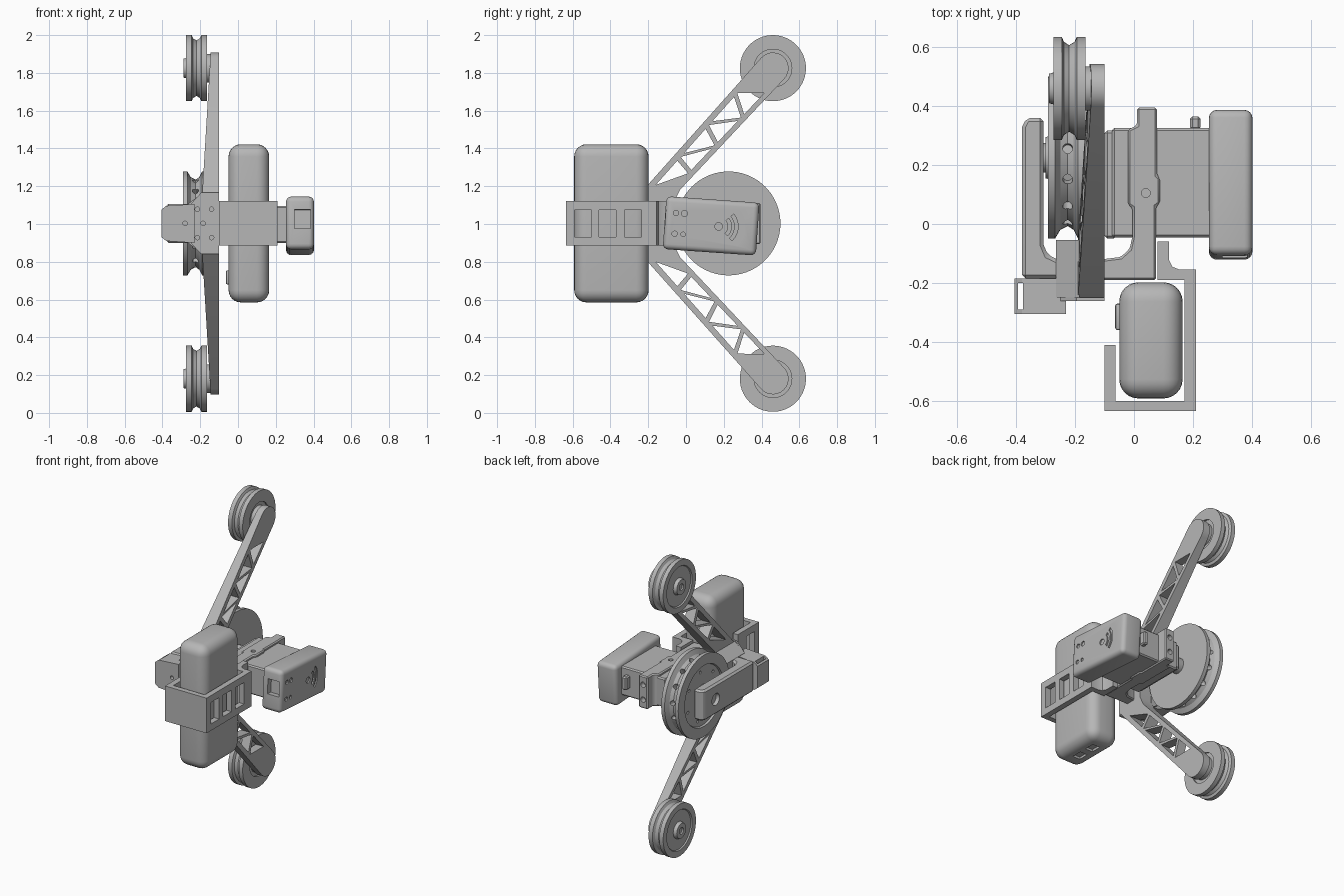
import bpy, bmesh
from math import sin, cos, pi, radians, atan2
from mathutils import Matrix, Vector

old = bpy.data.objects.get("Cube")
if old:
    bpy.data.objects.remove(old, do_unlink=True)

grey = bpy.data.materials.new("plain grey")
grey.use_nodes = True
tone = (0.47, 0.47, 0.47, 1)
grey.diffuse_color = tone
grey.node_tree.nodes["Principled BSDF"].inputs["Base Color"].default_value = tone

MID = 1.003          # height of the symmetry plane
HUB_Y = 0.225        # axis of the large wheel
parts = []


def finish(name, bm):
    bmesh.ops.recalc_face_normals(bm, faces=bm.faces)
    me = bpy.data.meshes.new(name)
    bm.to_mesh(me)
    bm.free()
    me.materials.append(grey)
    ob = bpy.data.objects.new(name, me)
    bpy.context.collection.objects.link(ob)
    parts.append(ob)
    return ob


def round_edges(bm, width, segments):
    edges = [e for e in bm.edges if e.calc_face_angle(0) > 0.6]
    bmesh.ops.bevel(bm, geom=edges, offset=width, segments=segments,
                    profile=0.5, affect='EDGES', clamp_overlap=True)


def box(name, x, y, z, bevel=0, segments=3):
    bm = bmesh.new()
    size = Matrix.Diagonal((x[1] - x[0], y[1] - y[0], z[1] - z[0], 1))
    centre = Vector((sum(x) / 2, sum(y) / 2, sum(z) / 2))
    bmesh.ops.create_cube(bm, size=1, matrix=Matrix.Translation(centre) @ size)
    if bevel:
        round_edges(bm, bevel, segments)
    return finish(name, bm)


def rod(name, a, b, r, sides=32):
    a, b = Vector(a), Vector(b)
    bm = bmesh.new()
    turn = (b - a).to_track_quat('Z', 'Y').to_matrix().to_4x4()
    bmesh.ops.create_cone(bm, cap_ends=True, segments=sides, radius1=r, radius2=r,
                          depth=(b - a).length, matrix=Matrix.Translation((a + b) / 2) @ turn)
    return finish(name, bm)


def prism(name, loops, lo, hi, axis, bevel=0):
    """Extrude an outline, with optional hole loops, along one axis."""
    cu = bpy.data.curves.new(name, 'CURVE')
    cu.dimensions, cu.fill_mode, cu.extrude = '2D', 'BOTH', (hi - lo) / 2
    for loop in loops:
        sp = cu.splines.new('POLY')
        sp.points.add(len(loop) - 1)
        sp.use_cyclic_u = True
        for p, (u, v) in zip(sp.points, loop):
            p.co = (u, v, 0, 1)
    tmp = bpy.data.objects.new("outline", cu)
    bpy.context.collection.objects.link(tmp)
    me = bpy.data.meshes.new_from_object(tmp.evaluated_get(bpy.context.evaluated_depsgraph_get()))
    bm = bmesh.new()
    bm.from_mesh(me)
    bpy.data.meshes.remove(me)
    bpy.data.objects.remove(tmp)
    bpy.data.curves.remove(cu)
    bmesh.ops.remove_doubles(bm, verts=bm.verts, dist=1e-5)
    for vert in bm.verts:
        u, v, w = vert.co
        w += (lo + hi) / 2
        vert.co = {'x': (w, u, v), 'y': (u, w, v), 'z': (u, v, w)}[axis]
    if bevel:
        bmesh.ops.dissolve_limit(bm, angle_limit=0.01, verts=bm.verts, edges=bm.edges)
        bmesh.ops.recalc_face_normals(bm, faces=bm.faces)
        round_edges(bm, bevel, 1)
    return finish(name, bm)


def lathe(name, profile, y, z, steps=56):
    """Revolve (x, radius) points about an x-parallel axis."""
    bm = bmesh.new()
    vs = [bm.verts.new((px, y, z + r)) for px, r in profile]
    es = [bm.edges.new(pair) for pair in zip(vs, vs[1:])]
    bmesh.ops.spin(bm, geom=vs + es, cent=(0, y, z), axis=(1, 0, 0),
                   angle=2 * pi, steps=steps, use_merge=True)
    bmesh.ops.remove_doubles(bm, verts=bm.verts, dist=1e-5)
    return finish(name, bm)


def cut(ob, cutters):
    for c in cutters:
        mod = ob.modifiers.new("cut", 'BOOLEAN')
        mod.operation, mod.object, mod.solver = 'DIFFERENCE', c, 'EXACT'
    bpy.context.view_layer.update()
    me = bpy.data.meshes.new_from_object(ob.evaluated_get(bpy.context.evaluated_depsgraph_get()))
    ob.modifiers.clear()
    ob.data = me
    for c in cutters:
        parts.remove(c)
        bpy.data.objects.remove(c, do_unlink=True)


def arc(cy, cz, r, a0, a1, n):
    return [(cy + r * cos(a0 + (a1 - a0) * i / n), cz + r * sin(a0 + (a1 - a0) * i / n))
            for i in range(n + 1)]


def circle(cu, cv, r):
    return arc(cu, cv, r, 0, 2 * pi * 15 / 16, 15)


# V-shaped truss frame, mirrored about the middle height
tip = (0.46, 0.822)
upper = [(-0.06, 0.12), (-0.03, 0.18)] + arc(*tip, 0.083, radians(-44), radians(138), 14) + [(-0.25, 0.15)]
outline = upper + [(y, -z) for y, z in reversed(upper)]
sides = (Vector((-0.19, 0.17)), Vector((0.41, 0.845))), (Vector((-0.07, 0.18)), Vector((0.49, 0.77)))
holes = []


def rail(side, t):
    a, b = sides[side]
    return tuple(a.lerp(b, t))


for k in range(6):
    s, t = k % 2, 0.02 + k * 0.125
    holes.append([rail(s, t + 0.03), rail(s, t + 0.22), rail(1 - s, t + 0.125)])
holes += [[(y, -z) for y, z in h] for h in holes]
frame = prism("truss_frame", [[(y, z + MID) for y, z in lp] for lp in [outline] + holes], -0.19, -0.1, 'x')
for v in frame.data.vertices:
    if v.co.x < -0.15:
        v.co.x += 0.06 * max(0, abs(v.co.z - MID) - 0.15)

# Grooved end wheels
idler = [(-0.28, 0), (-0.28, 0.02), (-0.288, 0.022), (-0.288, 0.05), (-0.266, 0.056), (-0.266, 0.13),
         (-0.274, 0.135), (-0.274, 0.175), (-0.245, 0.175), (-0.238, 0.158), (-0.22, 0.147),
         (-0.202, 0.158), (-0.194, 0.175), (-0.165, 0.175), (-0.165, 0.1), (-0.175, 0.1), (-0.175, 0)]
for label, sign in (("upper", 1), ("lower", -1)):
    z = MID + sign * tip[1]
    lathe(label + "_wheel", idler, tip[0], z)
    rod(label + "_wheel_boss", (-0.18, tip[0], z), (-0.13, tip[0], z), 0.075)

# Large drive wheel with radial holes in its groove
drive = lathe("drive_wheel", [(-0.3, 0), (-0.3, 0.07), (-0.28, 0.075), (-0.28, 0.2), (-0.292, 0.205),
              (-0.292, 0.275), (-0.268, 0.275), (-0.25, 0.245), (-0.225, 0.232), (-0.205, 0.245),
              (-0.19, 0.275), (-0.165, 0.275), (-0.165, 0)], HUB_Y, MID, 72)
drills = []
for i in range(14):
    d = Vector((0, cos(2 * pi * i / 14 + 0.09), sin(2 * pi * i / 14 + 0.09)))
    c = Vector((-0.225, HUB_Y, MID))
    drills.append(rod("cutter", c + d * 0.2, c + d * 0.27, 0.017, 12))
    if i % 2:
        c.x = -0.3
        drills.append(rod("cutter", c + d * 0.165, c + d * 0.165 + Vector((0.035, 0, 0)), 0.01, 10))
cut(drive, drills)
rod("drive_axle", (-0.32, HUB_Y, MID), (-0.06, HUB_Y, MID), 0.05)

# Outer bracket carrying the drive wheel
bracket = prism("outer_bracket", [[(-0.38, -0.185), (-0.18, -0.185), (-0.18, -0.12), (-0.26, -0.12),
                (-0.292, -0.105), (-0.307, -0.07), (-0.307, 0.36), (-0.365, 0.36), (-0.38, 0.33)]],
                0.9, 1.106, 'z', 0.012)
cut(bracket, [rod("cutter", (-0.4, HUB_Y, MID), (-0.355, HUB_Y, MID), 0.04, 24)])

# Clamp at the front of the frame
block = prism("clamp_block", [[(-0.405, 0.93), (-0.38, 0.91), (-0.23, 0.9), (-0.23, 1.106), (-0.38, 1.096),
              (-0.405, 1.076)], circle(-0.28, MID, 0.012)], -0.305, -0.185, 'y')
cut(block, [box("cutter", (-0.394, -0.376), (-0.29, -0.2), (0.8, 1.2))])
prism("clamp_core", [[(-0.265, 0.9), (-0.185, 0.84), (-0.185, 1.166), (-0.265, 1.106)]], -0.25, -0.055, 'y')
prism("clamp_plate", [[(-0.25, 0.9), (-0.195, 0.84), (-0.1, 0.84), (-0.1, 1.166), (-0.195, 1.166), (-0.25, 1.106)]]
      + [circle(x, MID + dz, 0.012) for x, dz in
         ((-0.14, 0.075), (-0.14, -0.075), (-0.215, 0.075), (-0.215, -0.075), (-0.185, 0))], -0.262, -0.249, 'y')

# Battery pack
pack = box("battery_pack", (-0.05, 0.165), (-0.592, -0.198), (0.585, 1.422), 0.065, 6)
cut(pack, [box("cutter", (0.03, 0.085), (y, y + 0.07), (0.5, 0.6)) for y in (-0.48, -0.36)])
box("battery_button", (-0.064, -0.04), (-0.36, -0.27), (0.68, 0.755), 0.008, 2)

# Wrap-around holder with windows
holder = prism("battery_holder", [[(-0.1, -0.635), (0.21, -0.635), (0.21, -0.155), (0.155, -0.155),
               (0.13, -0.145), (0.118, -0.12), (0.118, -0.06), (0.08, -0.06), (0.08, -0.19), (0.172, -0.19),
               (0.172, -0.6), (-0.062, -0.6), (-0.062, -0.41), (-0.1, -0.41)]], 0.885, 1.122, 'z')
cut(holder, [box("cutter", (x, 0.3), (y, y + 0.09), (0.93, 1.075))
             for x, y in ((-0.2, -0.59), (0.1, -0.46), (0.1, -0.325))])

# Motor and the arm that holds it
box("motor_body", (-0.075, 0.27), (-0.045, 0.325), (0.9, 1.095), 0.008, 1)
box("motor_flange", (-0.1, -0.06), (-0.05, 0.318), (0.915, 1.085), 0.01, 1)
box("motor_connector", (0.19, 0.225), (0.32, 0.365), (0.96, 1.05), 0.008, 1)
mount = prism("motor_mount", [[(-0.11, -0.19), (0.075, -0.19), (0.075, 0.06), (0.088, 0.07), (0.088, 0.155),
              (0.078, 0.165), (0.078, 0.395), (0.01, 0.395), (0.01, 0.335), (-0.02, 0.32), (-0.02, 0.065),
              (-0.005, 0.055), (-0.005, -0.04), (-0.015, -0.085), (-0.045, -0.112), (-0.11, -0.12)]],
              0.893, 1.112, 'z', 0.008)
cut(mount, [rod("cutter", (0.044, 0.36, MID + dz), (0.044, 0.45, MID + dz), 0.018, 16) for dz in (-0.05, 0.05)]
    + [rod("cutter", (0.04, 0.105, 1.09), (0.04, 0.105, 1.2), 0.015, 16)])

# Slightly tilted receiver with recessed port, signal arcs and buttons
unit = box("receiver_box", (-0.074, 0.074), (-0.247, 0.247), (-0.14, 0.14), 0.028, 4)
marks = [box("cutter", (-0.028, 0.056), (-0.3, -0.21), (-0.03, 0.07))]
for r in (0.05, 0.085, 0.12):
    band = arc(0.04, 0, r, -0.75, 0.75, 10) + arc(0.04, 0, r + 0.018, 0.75, -0.75, 10)
    marks.append(prism("cutter", [band], 0.066, 0.09, 'x'))
for y, z, r in ((0.04, 0, 0.02), (-0.19, 0.055, 0.014), (-0.145, 0.055, 0.016),
                (-0.19, -0.055, 0.014), (-0.145, -0.055, 0.012)):
    marks.append(rod("cutter", (0.066, y, z), (0.09, y, z), r, 20))
cut(unit, marks)
unit.data.transform(Matrix.Translation((0.328, 0.133, 0.99)) @ Matrix.Rotation(radians(-4), 4, 'X'))

# Smooth curved surfaces, keep hard edges
bpy.ops.object.select_all(action='DESELECT')
for ob in parts:
    ob.select_set(True)
bpy.context.view_layer.objects.active = parts[0]
bpy.ops.object.shade_smooth_by_angle(angle=radians(30))
